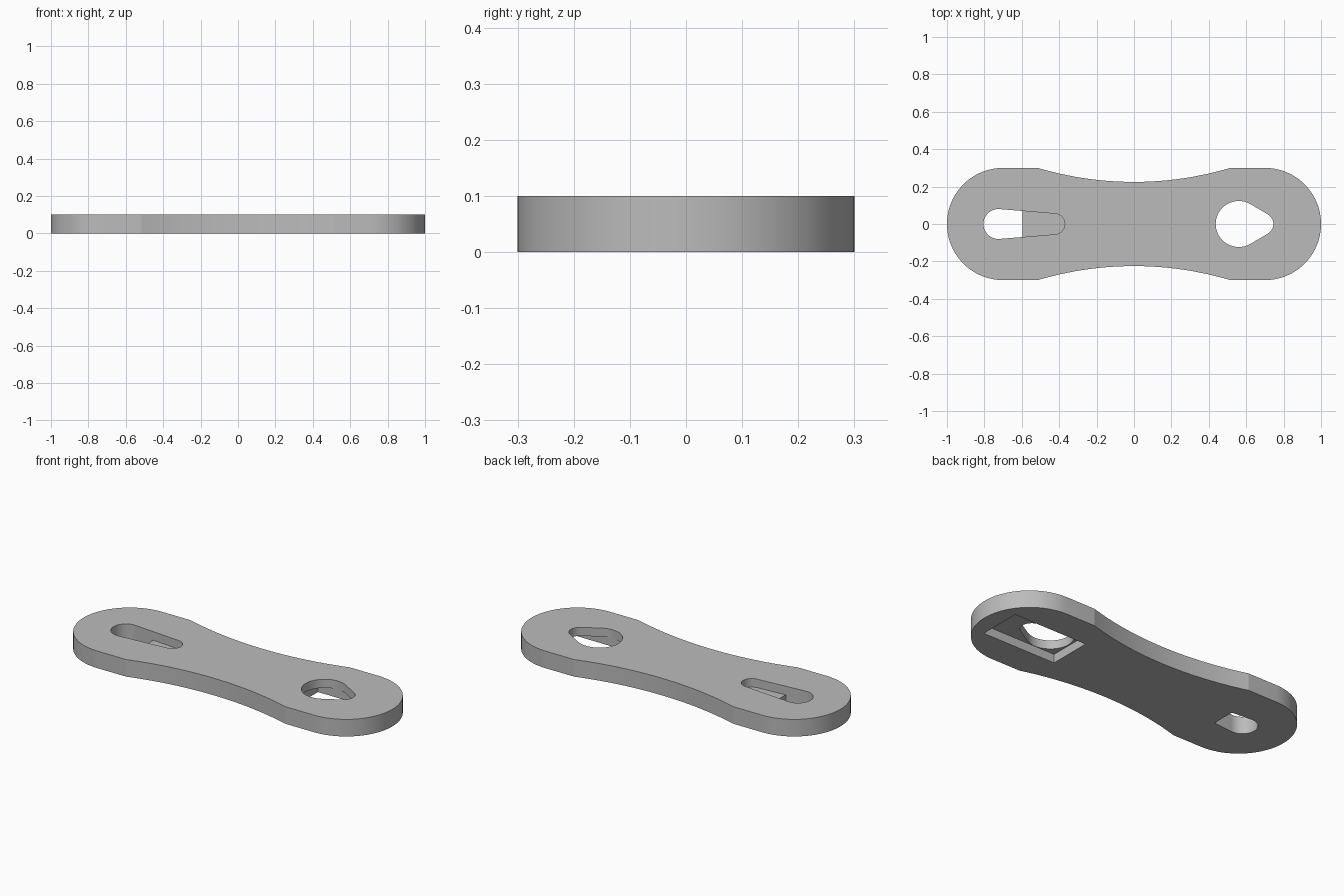
import bpy, bmesh, math

cube = bpy.data.objects.get("Cube")
if cube:
    bpy.data.objects.remove(cube, do_unlink=True)

grey = bpy.data.materials.new("plain grey")
grey.use_nodes = True
colour = (0.5, 0.5, 0.5, 1)
grey.diffuse_color = colour
grey.node_tree.nodes["Principled BSDF"].inputs["Base Color"].default_value = colour


def arc(cx, cy, r, start, end, n):
    """Points on an arc, angles in radians."""
    angles = [start + (end - start) * i / n for i in range(n + 1)]
    return [(cx + r * math.cos(a), cy + r * math.sin(a)) for a in angles]


def prism(name, points, z0, z1):
    """Closed counter-clockwise outline extruded from z0 to z1."""
    bm = bmesh.new()
    face = bm.faces.new([bm.verts.new((x, y, z0)) for x, y in points])
    top = bmesh.ops.extrude_face_region(bm, geom=[face])["geom"]
    verts = [v for v in top if isinstance(v, bmesh.types.BMVert)]
    bmesh.ops.translate(bm, verts=verts, vec=(0, 0, z1 - z0))
    bmesh.ops.recalc_face_normals(bm, faces=bm.faces)
    mesh = bpy.data.meshes.new(name)
    bm.to_mesh(mesh)
    bm.free()
    mesh.materials.append(grey)
    obj = bpy.data.objects.new(name, mesh)
    bpy.context.collection.objects.link(obj)
    return obj


def teardrop(x1, r1, x2, r2):
    """Outline around two circles on the x axis joined by tangents, x1 < x2."""
    t = math.acos((r1 - r2) / (x2 - x1))
    return arc(x2, 0, r2, -t, t, 24) + arc(x1, 0, r1, t, 2 * math.pi - t, 40)


def box(x0, x1, y):
    return [(x0, -y), (x1, -y), (x1, y), (x0, y)]


def cut(target, cutter):
    cutter.hide_render = True
    mod = target.modifiers.new("cut", "BOOLEAN")
    mod.operation = "DIFFERENCE"
    mod.solver = "EXACT"
    mod.object = cutter
    bpy.context.view_layer.objects.active = target
    bpy.ops.object.modifier_apply(modifier=mod.name)
    bpy.data.objects.remove(cutter, do_unlink=True)


# Plate: round ends joined by a concave waist
half, thick, end_x, corner_x, waist = 0.3, 0.1, 0.7, 0.515, 0.225
sag = half - waist
radius = (corner_x ** 2 + sag ** 2) / (2 * sag)
sweep = math.asin(corner_x / radius)
mid, quarter = waist + radius, math.pi / 2
outline = arc(end_x, 0, half, -quarter, quarter, 48)
outline += arc(0, mid, radius, -quarter + sweep, -quarter - sweep, 40)
outline += arc(-end_x, 0, half, quarter, 3 * quarter, 48)
outline += arc(0, -mid, radius, quarter + sweep, quarter - sweep, 40)
plate = prism("link_plate", outline, 0, thick)

# Keyhole through the left end, with a rectangular pocket beneath
cut(plate, prism("pocket_cutter", box(0.43, 0.9, 0.125), -0.1, 0.05))
cut(plate, prism("keyhole_cutter", teardrop(0.56, 0.123, 0.685, 0.06), -0.2, 0.2))

# Tapered slot in the right end, open below only at its wide part
slot = teardrop(-0.725, 0.08, -0.425, 0.055)
cut(plate, prism("slot_cutter", slot, 0.05, 0.2))
through = prism("slot_through_cutter", slot, -0.2, 0.15)
cut(through, prism("slot_limit_cutter", box(-0.597, 0, 0.2), -0.3, 0.3))
cut(plate, through)

bpy.ops.object.select_all(action="DESELECT")
plate.select_set(True)
bpy.context.view_layer.objects.active = plate
bpy.ops.object.shade_smooth_by_angle(angle=math.radians(12))
